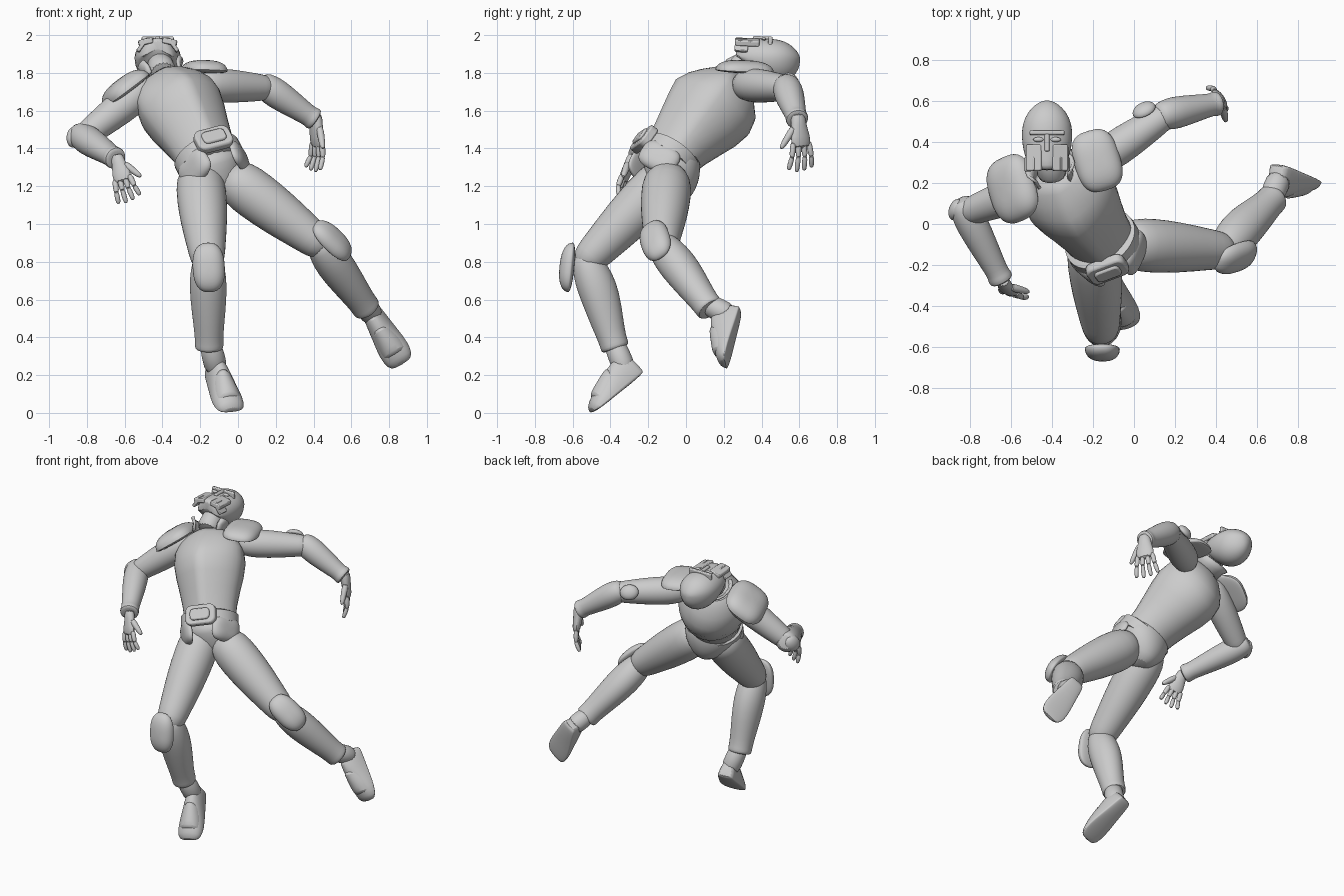
import bpy, bmesh, math
from mathutils import Vector as V, Matrix

if "Cube" in bpy.data.objects:
    bpy.data.objects.remove(bpy.data.objects["Cube"])


def frame(o, z, front):
    """Local frame: z along the part, -y towards its front."""
    z = V(z).normalized()
    y = -V(front)
    y = (y - z * y.dot(z)).normalized()
    x = y.cross(z)
    m = Matrix((x, y, z)).transposed().to_4x4()
    m.translation = V(o)
    return m


def finish(name, bm, m, sub=0, angle=40):
    bmesh.ops.recalc_face_normals(bm, faces=bm.faces)
    me = bpy.data.meshes.new(name)
    bm.to_mesh(me)
    bm.free()
    ob = bpy.data.objects.new(name, me)
    bpy.context.collection.objects.link(ob)
    ob.matrix_world = m
    bpy.context.view_layer.objects.active = ob
    bpy.ops.object.select_all(action='DESELECT')
    ob.select_set(True)
    bpy.ops.object.shade_smooth_by_angle(angle=math.radians(angle))
    if sub:
        mod = ob.modifiers.new('sub', 'SUBSURF')
        mod.levels = mod.render_levels = sub
    return ob


def loft(name, m, rings, n=20, sub=1, keel=0, length=1, cap=True, gap=2):
    """Rings are (height, half width, front depth, back depth)."""
    bm = bmesh.new()
    loops = []
    for h, w, f, b in rings:
        loop = []
        for i in range(n):
            a = 2 * math.pi * i / n
            s, c = math.sin(a), math.cos(a)
            if s < 0:
                y = f * ((1 - keel) * s - keel * (1 - abs(c)))
            else:
                y = b * s
            loop.append(bm.verts.new((w * c, y, h * length)))
        loops.append(loop)
    for p, q in zip(loops, loops[1:]):
        for i in range(n):
            if math.sin(2 * math.pi * (i + .5) / n) < -gap:
                continue
            j = (i + 1) % n
            bm.faces.new((p[i], p[j], q[j], q[i]))
    if cap:
        bm.faces.new(loops[0])
        bm.faces.new(loops[-1])
    return finish(name, bm, m, sub, 60 if keel else 40)


def limb(name, a, b, front, rings, **k):
    d = V(b) - V(a)
    rings = [r if len(r) == 4 else (r[0], r[1], r[1], r[1]) for r in rings]
    return loft(name, frame(a, d, front), rings, length=d.length, **k)


def dome(name, c, normal, along, size, power=1.0, under=.35):
    """Domed pad; a power below 1 gives a squarer outline."""
    bm = bmesh.new()
    bmesh.ops.create_uvsphere(bm, u_segments=32, v_segments=16, radius=1)
    for v in bm.verts:
        v.co.z *= 1 if v.co.z > 0 else under
        v.co = V([math.copysign(abs(a) ** p, a) * b
                  for a, b, p in zip(v.co, size, (power, power, 1))])
    return finish(name, bm, frame(c, normal, along))


def plate(name, m, loc, size, bevel):
    bm = bmesh.new()
    bmesh.ops.create_cube(bm, size=1)
    for v in bm.verts:
        v.co = V([a * b for a, b in zip(v.co, size)])
    edges = [e for e in bm.edges if abs((e.verts[0].co - e.verts[1].co).y) > 1e-6]
    bmesh.ops.bevel(bm, geom=edges, offset=bevel, segments=5, profile=.5, affect='EDGES')
    ob = finish(name, bm, m @ Matrix.Translation(loc))
    mod = ob.modifiers.new('bevel', 'BEVEL')
    mod.width, mod.segments = size[1] * .2, 2
    return ob


# torso, leaning back and to one side
UP, FRONT = V((-.39, .53, .75)), V((.12, -.76, .64))
T = frame((-.17, -.07, 1.38), UP, FRONT)
loft('torso', T, [(-.03, .165, .15, .155), (.06, .175, .165, .18), (.15, .192, .182, .215),
                  (.25, .214, .2, .255), (.34, .227, .212, .275), (.42, .22, .175, .26),
                  (.48, .19, .13, .21), (.53, .14, .085, .15), (.56, .08, .05, .08)],
     n=32, sub=0, keel=.35)
limb('pelvis', (-.17, -.07, 1.38), (-.09, -.08, 1.12), FRONT,
     [(0, .165, .15, .14), (.3, .18, .15, .15), (.6, .155, .13, .145),
      (.85, .1, .1, .115), (1, .05, .06, .07)])
loft('belt', T, [(-.08, .165, .15, .145), (-.075, .185, .168, .17), (-.01, .185, .168, .172),
                 (.0, .16, .15, .14)], n=32, sub=0)
plate('buckle', T, (0, -.165, -.045), (.2, .05, .13), .04)
plate('buckle_inset', T, (0, -.183, -.045), (.13, .04, .075), .025)
for side in (-1, 1):
    dome('hip_plate', T @ V((side * .125, -.06, -.125)), T.to_3x3() @ V((side * .85, -.5, -.15)),
         UP, (.11, .08, .04), .65)

# neck, split collar and head thrown back
limb('neck', (-.395, .22, 1.79), (-.425, .38, 1.89), (0, -.4, 1),
     [(0, .085), (.4, .068), (1, .065)])
collar = limb('collar', (-.39, .22, 1.785), (-.41, .275, 1.845), (0, -.6, 1),
              [(0, .1, .08, .1), (.6, .105, .085, .11), (1, .125, .09, .13)],
              sub=0, cap=False, gap=.5)
collar.modifiers.new('thick', 'SOLIDIFY').thickness = .014
H = frame((-.425, .42, 1.88), (0, 1, -.05), (0, .05, 1))
loft('helmet', H, [(-.16, .06, .09, -.04), (-.145, .085, .1, .0), (-.08, .115, .102, .09),
                   (0, .127, .103, .135), (.07, .123, .103, .14), (.13, .095, .08, .115),
                   (.17, .052, .04, .075), (.185, .015, .012, .03)])
# visor with brow, nose guard and cheek guards
plate('brow', H, (0, -.086, .022), (.17, .055, .022), .007)
plate('nose_guard', H, (0, -.09, -.025), (.024, .045, .09), .007)
for side in (-1, 1):
    plate('cheek_guard', H @ Matrix.Rotation(side * .22, 4, 'Z'), (side * .045, -.09, -.1),
          (.078, .03, .13), .012)
    plate('jaw_rim', H @ Matrix.Rotation(side * .95, 4, 'Z'), (0, -.102, -.13),
          (.08, .02, .07), .01)
    dome('eye', H @ V((side * .042, -.096, -.012)), H.to_3x3() @ V((0, -1, 0)), (1, 0, 0),
         (.012, .026, .012))


def hand(wrist, d, palm_front, thumb, size):
    m = frame(wrist, d, palm_front) @ Matrix.Scale(size, 4)
    loft('palm', m, [(-.04, .038, .034, .034), (.02, .037, .028, .028), (.07, .054, .026, .026),
                     (.13, .053, .02, .02)], n=12)
    for i in range(4):
        x = (i - 1.5) * .028
        a = m @ V((x, 0, .1))
        k = m @ V((x * 1.25, -.008, .165))
        t = m @ V((x * 1.5, -.035, .235 - .012 * abs(i - 1.3)))
        limb('finger', a, k, palm_front, [(-.1, .016), (.5, .0165), (1.1, .015)], n=10)
        limb('fingertip', k, t, palm_front, [(-.15, .015), (.6, .0145), (.9, .012), (1, .006)],
             n=10)
    limb('thumb', m @ V((thumb * .03, 0, .03)), m @ V((thumb * .095, -.03, .12)), palm_front,
         [(-.1, .024), (.5, .019), (.85, .016), (1, .007)], n=10)


def arm(shoulder, elbow, wrist, guard, guard_normal):
    s, e, w = V(shoulder), V(elbow), V(wrist)
    front = (w - e).normalized() - (e - s).normalized()
    limb('upper_arm', s, e, front,
         [(-.3, .05), (-.15, .085), (.15, .093), (.5, .085), (.85, .072), (1.1, .062)])
    limb('forearm', e, w, front,
         [(-.2, .05), (-.1, .07), (.08, .08), (.3, .078), (.75, .06), (.88, .056),
          (.92, .061), (.99, .061), (1, .045)])
    dome('elbow_guard', guard, guard_normal, e - s, (.05, .06, .035))


# arms
arm((-.54, .16, 1.68), (-.82, .055, 1.46), (-.645, -.28, 1.345), (-.87, .07, 1.46), (-1, .35, 0))
arm((-.13, .34, 1.735), (.16, .535, 1.72), (.41, .59, 1.55), (.05, .555, 1.755), (-.3, .7, .5))
hand((-.635, -.29, 1.335), (.22, -.38, -.9), (.25, .9, 0), 1, 1)
hand((.412, .595, 1.545), (.07, .12, -1), (-.8, -.5, 0), -1, 1.15)
dome('shoulder_pad', (-.18, .31, 1.81), (.03, .05, 1), (.3, -1, 0), (.113, .152, .057),
     .7, .2)
dome('shoulder_pad', (-.59, .172, 1.705), (-.6, -.02, .8), (.45, -1, 0), (.135, .165, .075),
     .7, .2)


def leg(hip, knee, ankle, pad, pad_normal, heel, toe):
    h, k, a = V(hip), V(knee), V(ankle)
    front = (k - h).normalized() - (a - k).normalized()
    limb('thigh', h, k, front,
         [(-.15, .09), (0, .13), (.2, .135), (.5, .126), (.8, .104), (.95, .095), (1.08, .07)])
    limb('shin_guard', k, a, front,
         [(-.1, .06), (.02, .085), (.2, .1, .1, .11), (.42, .098, .095, .115),
          (.7, .083, .085, .09), (.88, .075), (.95, .078), (.98, .072), (.985, .05)])
    dome('knee_pad', pad, pad_normal, k - h + a - k, (.085, .132, .058), .8)
    # foot with raised instep plate
    s, t = V(heel), V(toe)
    up = k - a
    limb('ankle', a + (k - a) * .12, s.lerp(t, .25) + up.normalized() * .05, front,
         [(0, .06), (.5, .06), (1, .066)])
    limb('foot', s, t, up,
         [(0, .042, .085, .005), (.06, .054, .125, .012), (.25, .062, .15, .015),
          (.5, .075, .112, .012), (.75, .087, .078, .012), (.93, .077, .052, .01),
          (1, .047, .022, .005)])
    limb('instep_plate', s, t, up,
         [(.4, .05, .13, -.05), (.43, .064, .135, -.04), (.65, .076, .106, -.02),
          (.82, .076, .084, -.02), (.85, .06, .066, -.02)])


# legs
leg((-.2, -.12, 1.23), (-.16, -.525, .805), (-.152, -.37, .33), (-.155, -.612, .77), (0, -1, .1),
    (-.135, -.235, .22), (-.03, -.5, .005))
leg((.0, -.1, 1.22), (.44, -.13, .89), (.69, .135, .54), (.495, -.16, .91), (.65, -.55, .5),
    (.7, .285, .55), (.87, .205, .255))
